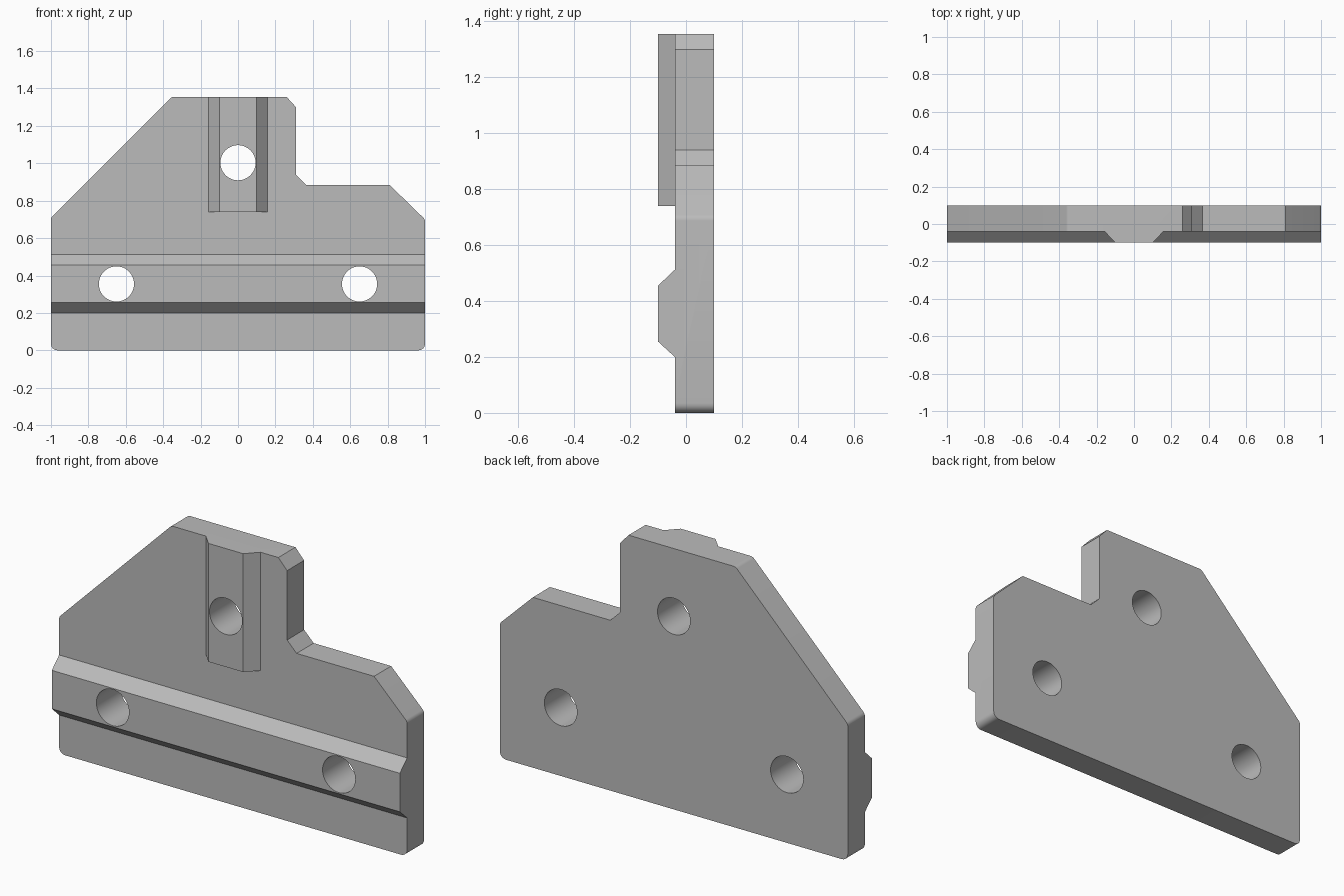
import bpy, bmesh, math
from mathutils import Vector, Matrix

cube = bpy.data.objects.get("Cube")
if cube:
    bpy.data.objects.remove(cube, do_unlink=True)

grey = bpy.data.materials.new("plain grey")
grey.use_nodes = True
colour = (0.5, 0.5, 0.5, 1)
grey.diffuse_color = colour
grey.node_tree.nodes["Principled BSDF"].inputs["Base Color"].default_value = colour

FRONT, BACK, RAIL_FRONT = -0.04, 0.1, -0.1
WIDTH, TOP = 2.0, 1.355


def fillet(points, steps=6):
    """Round each (x, z, radius) corner of a closed outline."""
    out = []
    for i, (x, z, r) in enumerate(points):
        p = Vector((x, z))
        if r == 0:
            out.append(p)
            continue
        a = (Vector(points[i - 1][:2]) - p).normalized()
        b = (Vector(points[(i + 1) % len(points)][:2]) - p).normalized()
        half = a.angle(b) / 2
        centre = p + (a + b).normalized() * r / math.sin(half)
        start = p + a * r / math.tan(half) - centre
        end = p + b * r / math.tan(half) - centre
        sweep = start.angle_signed(end)
        for k in range(steps + 1):
            t = -sweep * k / steps
            out.append(centre + Matrix.Rotation(t, 2) @ start)
    return out


def prism(name, corners, along):
    """Extrude a closed 3D outline along a vector."""
    bm = bmesh.new()
    face = bm.faces.new([bm.verts.new(c) for c in corners])
    ext = bmesh.ops.extrude_face_region(bm, geom=[face])
    moved = [g for g in ext["geom"] if isinstance(g, bmesh.types.BMVert)]
    bmesh.ops.translate(bm, verts=moved, vec=along)
    if face.is_valid and not any(len(e.link_faces) != 2 for e in face.edges):
        pass
    else:
        bmesh.ops.holes_fill(bm, edges=bm.edges[:], sides=0)
    bmesh.ops.recalc_face_normals(bm, faces=bm.faces[:])
    mesh = bpy.data.meshes.new(name)
    bm.to_mesh(mesh)
    bm.free()
    mesh.materials.append(grey)
    obj = bpy.data.objects.new(name, mesh)
    bpy.context.collection.objects.link(obj)
    return obj


def combine(target, other, operation):
    """Apply a boolean and remove the helper."""
    mod = target.modifiers.new(operation, "BOOLEAN")
    mod.operation, mod.solver, mod.object = operation, "EXACT", other
    bpy.context.view_layer.objects.active = target
    bpy.ops.object.modifier_apply(modifier=mod.name)
    bpy.data.objects.remove(other, do_unlink=True)


# Main plate with chamfered, stepped top and rounded lower corners
outline = fillet([
    (-1, 0, 0.035), (1, 0, 0.035), (1, 0.7, 0.03), (0.81, 0.885, 0),
    (0.365, 0.885, 0), (0.31, 0.94, 0), (0.31, 1.3, 0), (0.26, TOP, 0),
    (-0.355, TOP, 0.03), (-1, 0.71, 0.03)])
plate = prism("mounting_plate", [(p.x, FRONT, p.y) for p in outline],
              (0, BACK - FRONT, 0))

# Horizontal rail with sloped edges, sunk slightly into the plate
SINK = 0.03
rail_profile = [(FRONT + SINK, 0.2), (FRONT, 0.2), (RAIL_FRONT, 0.255),
                (RAIL_FRONT, 0.455), (FRONT, 0.512), (FRONT + SINK, 0.512)]
rail = prism("cross_rail", [(-1, y, z) for y, z in rail_profile], (WIDTH, 0, 0))
combine(plate, rail, "UNION")

# Upright rail with sloped sides
half_profile = [(0.1, RAIL_FRONT), (0.157, FRONT), (0.157, FRONT + SINK)]
profile = half_profile + [(-x, y) for x, y in reversed(half_profile)]
upright = prism("upright_rail", [(x, y, 0.74) for x, y in profile],
                (0, 0, TOP - 0.74))
combine(plate, upright, "UNION")

# Three through holes
for x, z in [(-0.65, 0.355), (0.65, 0.355), (0, 1.003)]:
    ring = [(x + 0.094 * math.cos(a), -0.2, z + 0.094 * math.sin(a))
            for a in (math.tau * k / 48 for k in range(48))]
    cutter = prism("hole_cutter", ring, (0, 0.4, 0))
    cutter.hide_render = True
    combine(plate, cutter, "DIFFERENCE")

# Smooth the holes and rounded corners, keep the edges sharp
bpy.ops.object.select_all(action="DESELECT")
plate.select_set(True)
bpy.context.view_layer.objects.active = plate
bpy.ops.object.shade_smooth_by_angle(angle=math.radians(25))
